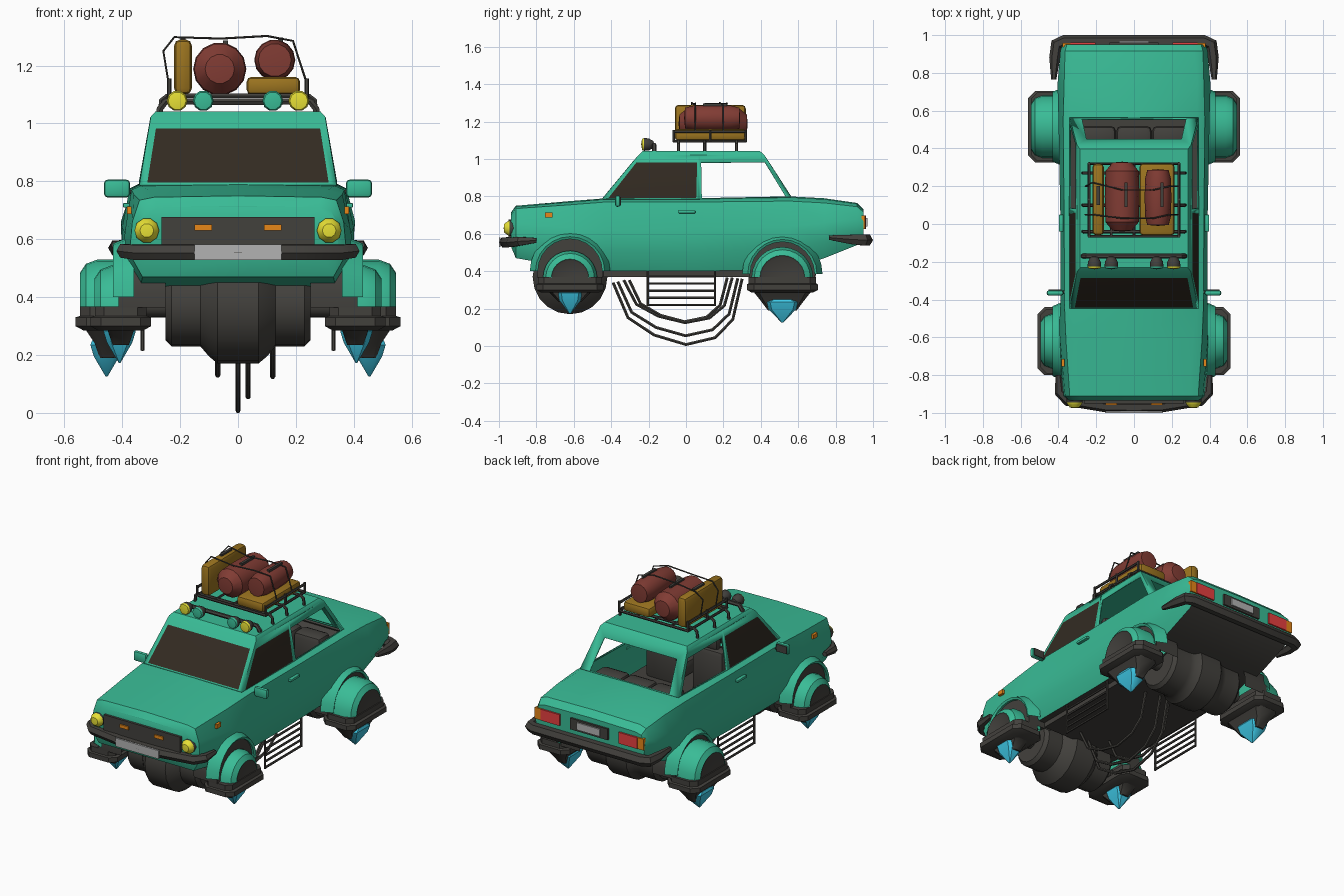
import bpy, bmesh, math
from mathutils import Vector

if "Cube" in bpy.data.objects:
    bpy.data.objects.remove(bpy.data.objects["Cube"])

COL = dict(teal=(.041, .50, .305), dark_grey=(.055, .052, .046), tinted_glass=(.033, .024, .016),
           mustard=(.33, .175, .014), maroon=(.22, .045, .034), lamp_yellow=(.88, .82, .04),
           orange=(.85, .26, .01), red=(.95, .06, .06), flame_cyan=(.05, .60, .82), light_grey=(.45, .45, .45))
MAT = {}
for k, c in COL.items():
    MAT[k] = bpy.data.materials.new(k)
    MAT[k].diffuse_color = (*c, 1)
KEYS = list(COL)
T, G, W = KEYS.index('teal'), KEYS.index('dark_grey'), KEYS.index('tinted_glass')


def finish(name, bm, mat=None):
    """Weld, orient and store a mesh; mat=None keeps per-face indices into KEYS."""
    bmesh.ops.remove_doubles(bm, verts=bm.verts, dist=1e-5)
    bmesh.ops.recalc_face_normals(bm, faces=bm.faces)
    me = bpy.data.meshes.new(name)
    bm.to_mesh(me)
    bm.free()
    used = [mat] if mat else [KEYS[i] for i in sorted({p.material_index for p in me.polygons})]
    for p in me.polygons:
        p.material_index = 0 if mat else used.index(KEYS[p.material_index])
    for k in used:
        me.materials.append(MAT[k])
    ob = bpy.data.objects.new(name, me)
    bpy.context.collection.objects.link(ob)
    return ob


def rings_to_mesh(bm, rings, cols, closed=True, caps=False, skip=lambda i, j: False):
    vs = [[bm.verts.new(p) for p in r] for r in rings]
    n = len(rings[0])
    for i in range(len(vs) - 1):
        for j in range(n if closed else n - 1):
            if not skip(i, j):
                k = (j + 1) % n
                f = bm.faces.new((vs[i][j], vs[i][k], vs[i + 1][k], vs[i + 1][j]))
                f.material_index = cols(i, j)
    if caps:
        for r in (vs[0], vs[-1]):
            bm.faces.new(r).material_index = cols(0, 0)


def lathe(name, axis, c, prof, cols, n=16, a0=0, a1=2 * math.pi, s=1):
    """Turn (along, radius) pairs about the x or y axis; cols is a key or one key per band."""
    bm = bmesh.new()
    rings = []
    for t, r in prof:
        ring = []
        for k in range(n + 1):
            a = a0 + (a1 - a0) * k / n
            u, v = r * math.cos(a), r * math.sin(a)
            ring.append((c[0] + t * s, c[1] + u, c[2] + v) if axis == 'x' else (c[0] + u, c[1] + t, c[2] + v))
        rings.append(ring)
    cols = [cols] * len(prof) if isinstance(cols, str) else cols
    rings_to_mesh(bm, rings, lambda i, j: KEYS.index(cols[i]), closed=False)
    return finish(name, bm)


def box(name, c, size, mat, bevel=0):
    bm = bmesh.new()
    bmesh.ops.create_cube(bm, size=1)
    for v in bm.verts:
        v.co = Vector(c) + Vector([a * b for a, b in zip(v.co, size)])
    if bevel:
        bmesh.ops.bevel(bm, geom=bm.edges[:], offset=bevel, segments=2, affect='EDGES', profile=.5)
    return finish(name, bm, mat)


def stack(name, cx, cy, levels, mat):
    """Chamfered rectangles (half x, half y, z) lofted upward."""
    bm = bmesh.new()
    rings = []
    for hx, hy, z in levels:
        c = .35 * min(hx, hy)
        pts = [(hx, hy - c), (hx - c, hy), (c - hx, hy), (-hx, hy - c),
               (-hx, c - hy), (c - hx, -hy), (hx - c, -hy), (hx, c - hy)]
        rings.append([(cx + x, cy + y, z) for x, y in pts])
    rings_to_mesh(bm, rings, lambda i, j: 0, caps=True)
    return finish(name, bm, mat)


def tube(name, pts, r, mat='dark_grey', radii=None, cyclic=False):
    cu = bpy.data.curves.new(name, 'CURVE')
    cu.dimensions, cu.bevel_depth, cu.bevel_resolution, cu.use_fill_caps = '3D', r, 1, True
    sp = cu.splines.new('POLY')
    sp.points.add(len(pts) - 1)
    sp.use_cyclic_u = cyclic
    for i, p in enumerate(pts):
        sp.points[i].co = (*p, 1)
        sp.points[i].radius = radii[i] if radii else 1
    cu.materials.append(MAT[mat])
    ob = bpy.data.objects.new(name, cu)
    bpy.context.collection.objects.link(ob)
    return ob


def both(half):
    """Complete a path given from the +x end to the centre."""
    return half + [(-x, y, z) for x, y, z in reversed(half) if x]


# Lower body: y, top z, roof-edge x/z, shoulder x/z, belt x/z, lower x/z, bottom x/z
ST = [(-.935, .715, .28, .71, .32, .70, .345, .65, .345, .57, .30, .53),
      (-.91, .75, .29, .745, .34, .735, .365, .66, .375, .55, .33, .47),
      (-.62, .775, .31, .77, .36, .755, .39, .63, .40, .53, .34, .42),
      (-.43, .79, .335, .785, .368, .77, .39, .62, .385, .50, .34, .40),
      (.05, .79, .335, .785, .37, .77, .39, .62, .375, .50, .34, .40),
      (.555, .80, .335, .795, .375, .775, .40, .64, .40, .53, .34, .41),
      (.74, .79, .335, .785, .37, .765, .405, .66, .395, .56, .35, .47),
      (.915, .765, .32, .76, .365, .745, .39, .68, .38, .60, .35, .54),
      (.95, .73, .31, .725, .355, .715, .38, .66, .375, .60, .35, .57)]
rings = []
for y, zt, *p in ST:
    half = [(0, zt)] + list(zip(p[0::2], p[1::2])) + [(0, p[-1])]
    rings.append([(x, y, z) for x, z in half] + [(-x, y, z) for x, z in half[-2:0:-1]])
bm = bmesh.new()
rings_to_mesh(bm, rings, lambda i, j: G if j in (5, 6) and i > 1 else T, caps=True,
              skip=lambda i, j: i in (3, 4) and j in (0, 11))
finish('lower_body', bm)

# Cabin with framed windows; rear windows stay open
bm = bmesh.new()


def panel(q, l, r, b, t, mat):
    q = [Vector(p) for p in q]
    at = lambda u, v: q[0].lerp(q[1], u).lerp(q[3].lerp(q[2], u), v)
    inn = [at(l, b), at(1 - r, b), at(1 - r, 1 - t), at(l, 1 - t)]
    for i in range(4):
        k = (i + 1) % 4
        bm.faces.new([bm.verts.new(p) for p in (q[i], q[k], inn[k], inn[i])]).material_index = T
    if mat is not None:
        bm.faces.new([bm.verts.new(p) for p in inn]).material_index = mat


F0, F1, R0, R1 = (.338, -.445, .785), (.298, -.25, 1.02), (.338, .56, .795), (.298, .415, 1.02)
B0, B1 = (.338, .07, .785), (.298, .07, 1.02)
neg = lambda p: (-p[0], p[1], p[2])
for m in (lambda p: p, neg):
    panel([m(p) for p in (F0, B0, B1, F1)], .05, .03, .02, .17, W)
    panel([m(p) for p in (B0, R0, R1, B1)], .03, .05, .02, .17, None)
panel([neg(F0), F0, F1, neg(F1)], .035, .035, .03, .17, W)
panel([R0, neg(R0), neg(R1), R1], .09, .09, .03, .22, None)
lo = [F1, R1, neg(R1), neg(F1)]
hi = [(x * .95, .08 + (y - .08) * .94, 1.037) for x, y, z in lo]
rings_to_mesh(bm, [lo, hi], lambda i, j: T)
bm.faces.new([bm.verts.new(p) for p in hi]).material_index = T
cabin = finish('cabin', bm)
sol = cabin.modifiers.new('thickness', 'SOLIDIFY')
sol.thickness, sol.offset = .01, 0

# Interior and underside
box('cabin_floor', (0, .06, .56), (.68, .98, .02), 'dark_grey')
box('underside', (0, -.05, .41), (.60, .78, .08), 'dark_grey')
for x in (-.19, 0, .19):
    box('rear_seat', (x, .46, .67), (.19, .12, .22), 'dark_grey', .03)
for x in (-.16, .16):
    box('front_seat_back', (x, -.02, .70), (.22, .09, .30), 'dark_grey', .03)
    box('front_headrest', (x, -.01, .89), (.13, .05, .09), 'dark_grey', .02)
    box('front_seat_base', (x, -.14, .62), (.22, .24, .10), 'dark_grey', .03)

# Hover pods, arches and flames: y, arch z/r, pod x0/x1/r, rail cx/hx/hy, nozzle end, flame tip/half y
for tag, y, az, ar, x0, x1, pr, cx, hx, hy, zn, zf, fy in (
        ('front', -.62, .40, .195, .30, .495, .145, .405, .105, .18, .235, .173, .066),
        ('rear', .515, .385, .195, .32, .545, .165, .45, .112, .19, .19, .125, .085)):
    for s in (1, -1):
        lathe(tag + '_wheel_arch', 'x', (0, y, az), [(.34, .175), (.425, .172), (.432, .185), (.36, ar + .02)],
              'teal', 12, 0, math.pi, s)
        lathe(tag + '_wheel_well', 'x', (0, y, az), [(.25, .178), (.412, .178), (.412, 0)], 'dark_grey', 12, -.2,
              math.pi + .2, s)
        lathe(tag + '_pod', 'x', (0, y, .365),
              [(x0, 0), (x0, pr), (x1 - .06, pr), (x1 - .02, pr - .015), (x1, pr - .045), (x1 - .006, pr - .055),
               (x1 - .006, 0)], ['teal'] * 4 + ['dark_grey'] * 2, 12, 0, math.pi, s)
        stack(tag + '_pod_rail', cx * s, y, [(hx * .75, hy * .85, .285), (hx, hy, .30), (hx, hy, .33),
              (hx * .85, hy * .95, .335), (hx * .85, hy * .95, .368)], 'dark_grey')
        stack(tag + '_nozzle', cx * s, y, [(.028, fy * .9, zn), (.045, hy * .6, zn + .05),
              (.085, hy * .85, .30)], 'dark_grey')
        # Flame wraps the outer side of the nozzle
        stack(tag + '_flame', (cx + .004) * s, y, [(.003, .004, zf), (.044, fy * .85, zf + .07),
              (.056, fy, zf + .11), (.05, fy * .7, zf + .125)], 'flame_cyan')
    # Engine drum between the pods
    br, lr, bz = (.2, .14, .37) if tag == 'front' else (.18, .15, .385)
    drum = [(.33, 0), (.33, .04), (.25, .04), (.25, lr - .02), (.23, lr), (.13, lr), (.10, br - .025), (.07, br)]
    lathe(tag + '_engine_drum', 'x', (0, y, bz), drum + [(-x, r) for x, r in reversed(drum)], 'dark_grey', 20)

# Hanging keel pipes and side grilles
ARC = [(-.39, .34), (-.31, .155), (-.17, .064), (0, .014), (.155, .05), (.25, .145), (.30, .36)]
for x, bot, w in ((0, .008, 1), (.035, .055, .93), (.12, .125, .84), (-.07, .13, .76)):
    k = (.38 - bot) / .366
    tube('keel_pipe', [(x, -.03 + (y + .03) * w, .38 - (.38 - z) * k) for y, z in ARC], .009)
for s in (1, -1):
    for i in range(5):
        z = .22 + .038 * i
        tube('side_grille_bar', [(.33 * s, -.205, z), (.33 * s, .155, z)], .007)
    for y in (-.205, .155):
        tube('side_grille_post', [(.33 * s, y, .215), (.33 * s, y, .41)], .007)

# Bumpers and plates
tube('front_bumper', both([(.40, -.80, .565), (.395, -.89, .56), (.35, -.935, .555), (.15, -.967, .555),
     (0, -.97, .555)]), .03, radii=[.5, .9, 1, 1, 1, 1, 1, .9, .5])
tube('rear_bumper', both([(.425, .765, .58), (.42, .88, .57), (.41, .95, .567), (.37, .966, .567),
     (0, .966, .567)]), .034, radii=[.4, .85, 1, 1, 1, 1, 1, .85, .4])
box('front_plate', (0, -.995, .555), (.30, .009, .052), 'light_grey')
box('rear_plate_surround', (0, .952, .662), (.26, .02, .07), 'dark_grey')
box('rear_plate', (0, .965, .662), (.16, .009, .045), 'light_grey')

# Grille, lamps, mirrors and handles
box('grille', (0, -.935, .625), (.53, .03, .105), 'dark_grey')
for s in (1, -1):
    lathe('headlight', 'y', (.315 * s, 0, .63), [(-.90, .043), (-.945, .043), (-.955, .038), (-.972, .024), (-.975, 0)],
          ['dark_grey'] + ['lamp_yellow'] * 3, 10)
    box('front_indicator', (.12 * s, -.952, .64), (.06, .012, .02), 'orange')
    box('side_marker', (.376 * s, -.735, .70), (.016, .04, .026), 'orange')
    box('tail_light', (.27 * s, .952, .662), (.13, .018, .07), 'red')
    box('rear_indicator', (.355 * s, .948, .662), (.045, .02, .07), 'orange')
    box('door_handle', (.385 * s, .005, .717), (.024, .09, .016), 'teal', .004)
    tube('mirror_stem', [(.355 * s, -.36, .76), (.40 * s, -.36, .77)], .008)
    box('mirror', (.418 * s, -.365, .775), (.09, .028, .062), 'teal', .013)
    box('mirror_glass', (.418 * s, -.35, .775), (.07, .006, .045), 'dark_grey')

# Roof light bar
tube('light_bar', both([(.275, -.17, 1.0), (.27, -.17, 1.05), (.25, -.17, 1.075), (0, -.17, 1.075)]), .013)
for x, c in ((.21, 'lamp_yellow'), (.12, 'teal')):
    for s in (1, -1):
        lathe('roof_lamp', 'y', (x * s, 0, 1.078),
              [(-.17, 0), (-.175, .02), (-.20, .034), (-.225, .036), (-.235, .031), (-.24, 0)],
              ['dark_grey'] * 3 + [c] * 2, 10)

# Roof rack
tube('rack_frame', [(.238, -.065, 1.095), (.238, .32, 1.095), (-.238, .32, 1.095), (-.238, -.065, 1.095)], .009,
     cyclic=True)
for y in (-.04, .10, .27):
    tube('rack_crossbar', both([(.27, y, 1.035), (.265, y, 1.08), (.245, y, 1.095), (0, y, 1.095)]), .009)
for x in (-.12, 0, .12):
    tube('rack_slat', [(x, -.065, 1.095), (x, .32, 1.095)], .007)
for x in (-.238, .238):
    tube('rack_side_rail', [(x, -.065, 1.145), (x, .32, 1.145)], .008)
    for y in (-.065, .13, .32):
        tube('rack_post', [(x, y, 1.09), (x, y, 1.155)], .008)

# Luggage
box('upright_suitcase', (-.19, .13, 1.195), (.062, .38, .19), 'mustard', .022)
box('flat_suitcase', (.122, .13, 1.13), (.185, .38, .062), 'mustard', .018)
box('suitcase_handle', (-.19, .15, 1.294), (.018, .10, .012), 'dark_grey')
for x, z, r, a, b, e in ((-.063, 1.188, .092, -.04, .33, .55), (.127, 1.219, .071, -.01, .29, .8)):
    lathe('duffel_bag', 'y', (x, 0, z), [(a, 0), (a + .005, r * e), (a + .05, r * .96), ((a + b) / 2, r),
          (b - .05, r * .96), (b - .005, r * e), (b, 0)], 'maroon', 14)
    box('duffel_handle', (x + .02, .155, z + r), (.016, .13, .014), 'dark_grey')
for y, d in ((.05, .0), (.20, .02)):
    tube('luggage_strap', [(-.24, y, 1.14), (-.258, y, 1.25), (-.22, y + d, 1.298), (-.06, y - .02, 1.293),
         (.10, y - .02, 1.302), (.19, y, 1.285), (.237, y, 1.14)], .004)

# Bake the curves to meshes, then smooth gentle angles
bpy.ops.object.select_all(action='DESELECT')
for ob in bpy.data.objects:
    if ob.type == 'CURVE':
        ob.select_set(True)
        bpy.context.view_layer.objects.active = ob
bpy.ops.object.convert(target='MESH')
bpy.ops.object.select_all(action='SELECT')
bpy.ops.object.shade_smooth_by_angle(angle=math.radians(35))

for m in bpy.data.materials:
    if m.users and not m.is_grease_pencil:
        m.use_nodes = True
        m.node_tree.nodes["Principled BSDF"].inputs["Base Color"].default_value = m.diffuse_color
